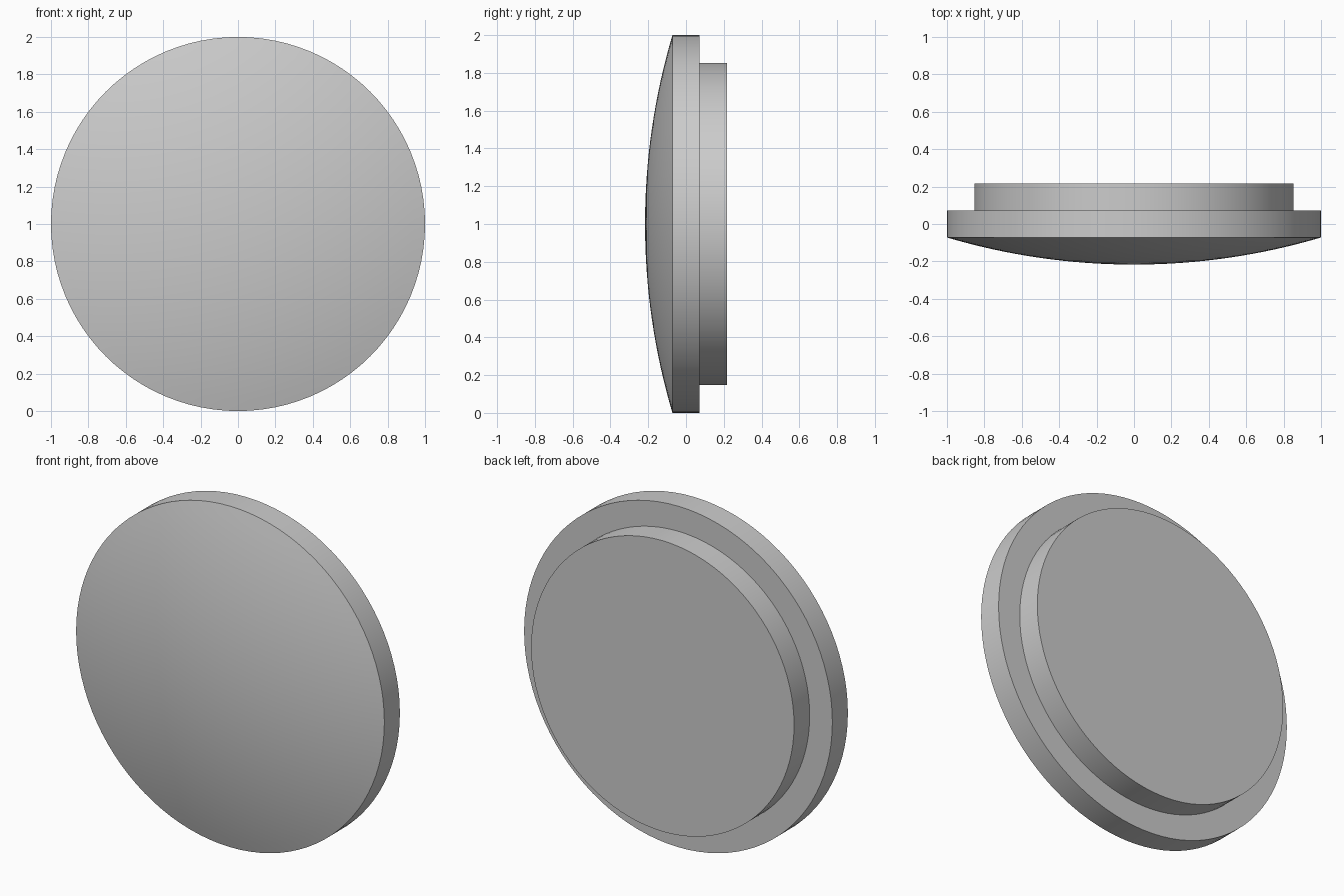
import bpy, bmesh, math
from mathutils import Vector, Matrix

if "Cube" in bpy.data.objects:
    bpy.data.objects.remove(bpy.data.objects["Cube"])

SEGMENTS = 96
DOME_RINGS = 16
RIM_R, BOSS_R = 1.0, 0.853
DOME_Y, RIM_FRONT, RIM_BACK, BOSS_Y = -0.217, -0.072, 0.072, 0.217

# Half profile as (radius, y): shallow spherical front, rim, stepped back boss
sag = RIM_FRONT - DOME_Y
ball = (RIM_R ** 2 + sag ** 2) / (2 * sag)
max_angle = math.asin(RIM_R / ball)
profile = []
for i in range(DOME_RINGS + 1):
    a = max_angle * i / DOME_RINGS
    profile.append((ball * math.sin(a), DOME_Y + ball * (1 - math.cos(a))))
profile += [(RIM_R, RIM_BACK), (BOSS_R, RIM_BACK), (BOSS_R, BOSS_Y), (0, BOSS_Y)]

# Lathe the profile around the front-to-back axis
bm = bmesh.new()
verts = [bm.verts.new((0, y, r)) for r, y in profile]
edges = [bm.edges.new(pair) for pair in zip(verts, verts[1:])]
bmesh.ops.spin(bm, geom=verts + edges, cent=(0, 0, 0), axis=(0, 1, 0),
               angle=math.tau, steps=SEGMENTS, use_duplicate=False)
bmesh.ops.remove_doubles(bm, verts=bm.verts, dist=1e-4)
bmesh.ops.recalc_face_normals(bm, faces=bm.faces)

mesh = bpy.data.meshes.new("domed_disc")
bm.to_mesh(mesh)
bm.free()
disc = bpy.data.objects.new("domed_disc", mesh)
bpy.context.collection.objects.link(disc)
disc.location.z = RIM_R

# Smooth the curved surfaces, keep the steps crisp
bpy.context.view_layer.objects.active = disc
disc.select_set(True)
bpy.ops.object.shade_smooth_by_angle(angle=math.radians(10))
